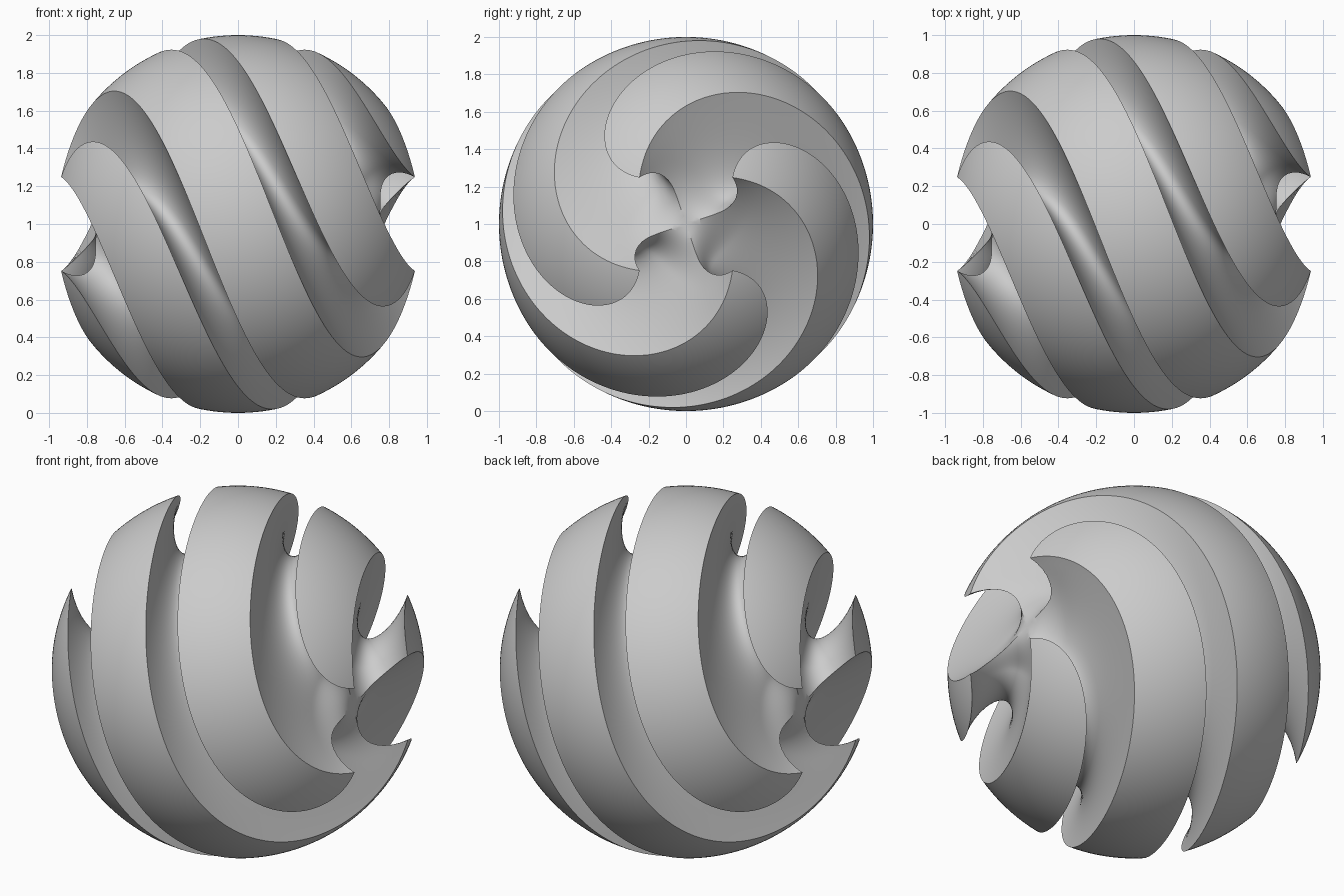
import bpy
import math
from mathutils import Matrix

if "Cube" in bpy.data.objects:
    bpy.data.objects.remove(bpy.data.objects["Cube"])

GROOVE_R = 0.25                      # groove tube radius
DEEPER = 0.26                        # extra floor depth away from the poles
RATE = math.radians(135) / 0.936     # twist per unit along x
START = math.radians(-45)            # twist angle at the middle
CENTRE = Matrix.Translation((0, 0, 1))

# Ball, with its poles on the x axis
bpy.ops.mesh.primitive_uv_sphere_add(segments=192, ring_count=96, radius=1)
ball = bpy.context.object
ball.name = "spiral_grooved_ball"
ball.data.transform(CENTRE @ Matrix.Rotation(math.pi / 2, 4, 'Y'))


def twisted_ring(name, tilt):
    """Ring through both poles, deepened inwards, twisted about the x axis."""
    bpy.ops.mesh.primitive_torus_add(major_radius=1, minor_radius=GROOVE_R,
                                     major_segments=320, minor_segments=56)
    ring = bpy.context.object
    ring.name = name
    for v in ring.data.vertices:
        rad = math.hypot(v.co.x, v.co.y)
        if rad < 1:
            t = min(max((abs(v.co.y) / rad - 0.05) / 0.3, 0), 1)
            k = 1 + DEEPER * t * t * (3 - 2 * t)
            new = 1 - (1 - rad) * k
            v.co.x *= new / rad
            v.co.y *= new / rad
    ring.data.transform(Matrix.Rotation(tilt, 4, 'X'))
    for v in ring.data.vertices:
        v.co = Matrix.Rotation(START + RATE * v.co.x, 3, 'X') @ v.co
    ring.data.transform(CENTRE)
    ring.hide_render = True
    return ring


# Two crossing rings carve the four spiral grooves
for i in range(2):
    cutter = twisted_ring(f"groove_cutter_{i + 1}", i * math.pi / 2)
    mod = ball.modifiers.new("groove", 'BOOLEAN')
    mod.operation = 'DIFFERENCE'
    mod.solver = 'EXACT'
    mod.object = cutter
    bpy.context.view_layer.objects.active = ball
    bpy.ops.object.modifier_apply(modifier=mod.name)
    bpy.data.objects.remove(cutter, do_unlink=True)

# Smooth surfaces with crisp groove edges
bpy.ops.object.select_all(action='DESELECT')
ball.select_set(True)
bpy.context.view_layer.objects.active = ball
bpy.ops.object.shade_smooth_by_angle(angle=math.radians(30))
